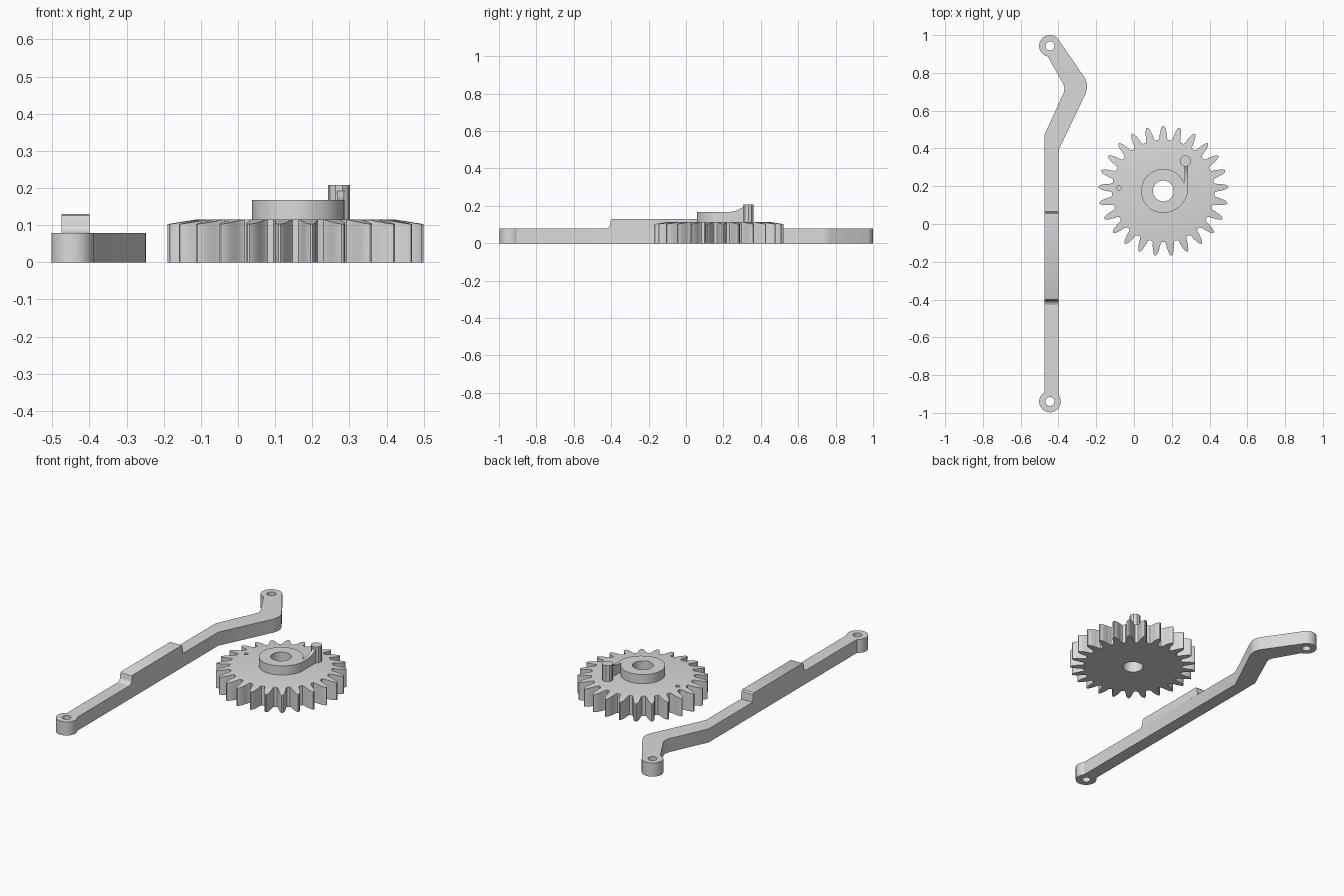
import bpy, bmesh, math
from math import sin, cos, pi, radians

if "Cube" in bpy.data.objects:
    bpy.data.objects.remove(bpy.data.objects["Cube"])

GREY = bpy.data.materials.new("plain_grey")
GREY.diffuse_color = (0.7, 0.7, 0.7, 1)
GREY.use_nodes = True
GREY.node_tree.nodes["Principled BSDF"].inputs["Base Color"].default_value = GREY.diffuse_color


def finish(name, bm):
    bmesh.ops.recalc_face_normals(bm, faces=bm.faces[:])
    mesh = bpy.data.meshes.new(name)
    bm.to_mesh(mesh)
    bm.free()
    mesh.materials.append(GREY)
    ob = bpy.data.objects.new(name, mesh)
    bpy.context.collection.objects.link(ob)
    return ob


def smooth(ob):
    bpy.ops.object.select_all(action='DESELECT')
    ob.select_set(True)
    bpy.context.view_layer.objects.active = ob
    bpy.ops.object.shade_smooth_by_angle(angle=radians(30))


def prism(name, pts, offset):
    """Extrude a flat 3D outline by an offset vector."""
    bm = bmesh.new()
    face = bm.faces.new([bm.verts.new(p) for p in pts])
    new = bmesh.ops.extrude_face_region(bm, geom=[face])["geom"]
    bmesh.ops.translate(bm, vec=offset,
                        verts=[v for v in new if isinstance(v, bmesh.types.BMVert)])
    # keep both caps so the solid is closed
    if not any(all(v in face.verts for v in f.verts) for f in bm.faces if f.is_valid):
        bm.faces.new(face.verts[:])
    return finish(name, bm)


def arc(cx, cy, r, a0, a1, n):
    return [(cx + r * cos(radians(a0 + (a1 - a0) * i / n)),
             cy + r * sin(radians(a0 + (a1 - a0) * i / n))) for i in range(n + 1)]


def disc(name, cx, cy, r, z0, z1, n):
    return prism(name, [(x, y, z0) for x, y in arc(cx, cy, r, 0, 360, n)[:-1]],
                 (0, 0, z1 - z0))


def drill(ob, cx, cy, r, z0, z1, n=24):
    cutter = disc("hole_cutter", cx, cy, r, z0, z1, n)
    cutter.hide_render = True
    cutter.hide_set(True)
    mod = ob.modifiers.new("hole", 'BOOLEAN')
    mod.operation = 'DIFFERENCE'
    mod.solver = 'EXACT'
    mod.object = cutter


def ring_solid(name, rings):
    """Closed solid whose section is a loop of rings with equal point counts."""
    bm = bmesh.new()
    loops = [[bm.verts.new(p) for p in ring] for ring in rings]
    n = len(loops[0])
    for k, a in enumerate(loops):
        b = loops[(k + 1) % len(loops)]
        for i in range(n):
            j = (i + 1) % n
            bm.faces.new((a[i], a[j], b[j], b[i]))
    return finish(name, bm)


# --- gear wheel with slightly sloping tooth tops ---
GX, GY, TEETH = 0.155, 0.175, 25
BORE, ROOT = 0.055, 0.268
HALF = [(ROOT + 0.003, 0.026), (0.279, 0.021), (0.300, 0.0185),
        (0.322, 0.0145), (0.337, 0.009), (0.345, 0.003)]   # radius, half width
outline = []
for t in range(TEETH):
    mid = pi / 2 + 2 * pi * t / TEETH
    outline += [(r, mid - w / r) for r, w in HALF]
    outline += [(r, mid + w / r) for r, w in reversed(HALF)]


def gear_ring(radius, z):
    pts = []
    for r, a in outline:
        q = radius or r
        h = z if z is not None else 0.115 - (r - ROOT) * 0.16
        pts.append((GX + q * cos(a), GY + q * sin(a), h))
    return pts


gear = ring_solid("gear_wheel", [gear_ring(BORE, 0), gear_ring(None, 0),
                                 gear_ring(None, None), gear_ring(ROOT, 0.115),
                                 gear_ring(BORE, 0.115)])
drill(gear, -0.08, 0.19, 0.012, 0.06, 0.2, 12)


# --- raised hub around the bore ---
def hub_ring(r, z):
    return [(x, y, z) for x, y in arc(GX, GY, r, 0, 360, 64)[:-1]]


hub = ring_solid("hub", [hub_ring(BORE, 0.11), hub_ring(0.117, 0.11),
                         hub_ring(0.117, 0.168), hub_ring(BORE, 0.168)])

# --- crank pin ---
pin = disc("crank_pin", 0.272, 0.333, 0.030, 0.11, 0.208, 10)

# --- curved web from the hub to the pin, rising at the pin ---
pairs = []
for i in range(11):
    a = radians(-65 + 80 * i / 10)
    r = 0.1165 + 0.0185 * (i / 10) ** 1.3
    pairs.append(((GX + r * cos(a), GY + r * sin(a)),
                  (GX + 0.112 * cos(a), GY + 0.112 * sin(a))))
for y in (0.235, 0.255, 0.275, 0.29, 0.31):
    pairs.append(((0.286, y), (0.267, y)))
bm = bmesh.new()
sections = []
for o, n in pairs:
    def top(p):
        return 0.168 + 0.027 * min(1, max(0, (p[1] - 0.235) / 0.07)) ** 2
    sections.append([bm.verts.new((*o, 0.11)), bm.verts.new((*n, 0.11)),
                     bm.verts.new((*n, top(n))), bm.verts.new((*o, top(o)))])
for a, b in zip(sections, sections[1:]):
    for k in range(4):
        m = (k + 1) % 4
        bm.faces.new((a[k], a[m], b[m], b[k]))
bm.faces.new(sections[0])
bm.faces.new(sections[-1])
web = finish("pin_web", bm)

# --- cranked lever with rounded ends ---
plan = arc(-0.445, -0.94, 0.057, 121.7, 397.9, 32)
plan += [(-0.40, 0.39), (-0.256, 0.69), (-0.249, 0.715), (-0.248, 0.74), (-0.258, 0.77)]
plan += arc(-0.445, 0.943, 0.057, 24, 258, 28)
plan += [(-0.373, 0.74), (-0.368, 0.72), (-0.372, 0.695), (-0.475, 0.47)]
lever = prism("lever_arm", [(x, y, 0) for x, y in plan], (0, 0, 0.079))
for y in (-0.94, 0.943):
    drill(lever, -0.445, y, 0.024, -0.05, 0.2)

# --- thicker middle part of the lever ---
side = [(-0.428, 0.079), (-0.416, 0.083), (-0.408, 0.092), (-0.405, 0.104),
        (-0.404, 0.118), (-0.401, 0.126), (-0.394, 0.130),
        (0.055, 0.130), (0.062, 0.122), (0.066, 0.079)]
rib = prism("lever_raised_section", [(-0.475, y, z) for y, z in side], (0.075, 0, 0))

for ob in (gear, hub, pin, web, lever, rib):
    smooth(ob)
